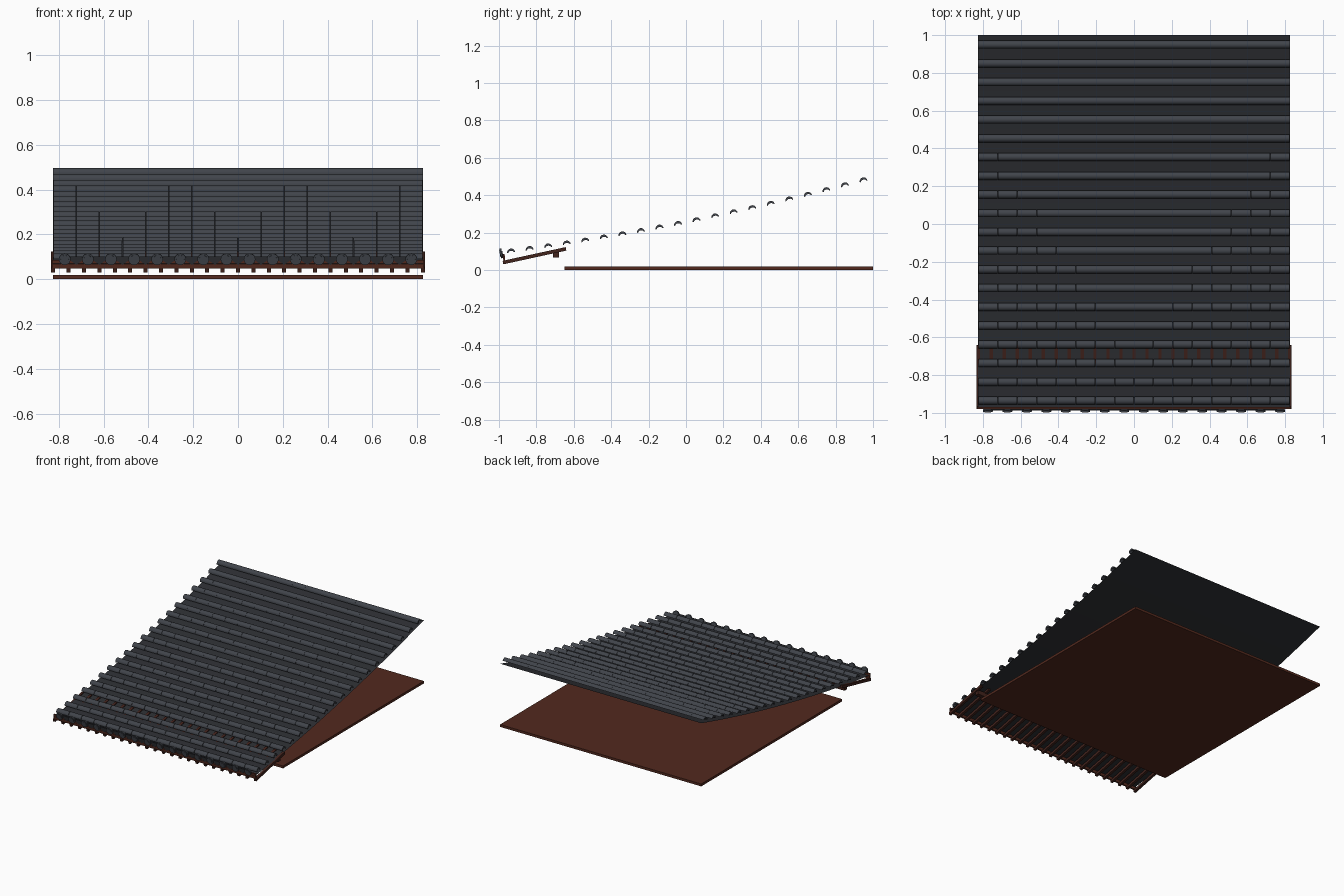
import bpy, bmesh, math
from mathutils import Matrix, Vector

if "Cube" in bpy.data.objects:
    bpy.data.objects.remove(bpy.data.objects["Cube"])

def mat(name, c):
    m = bpy.data.materials.new(name)
    m.diffuse_color = (*c, 1)
    m.use_nodes = True
    m.node_tree.nodes["Principled BSDF"].inputs["Base Color"].default_value = m.diffuse_color
    return m

TILE = mat("tile_grey", (0.052, 0.058, 0.07))
PAN = mat("pan_dark", (0.026, 0.028, 0.033))
WOOD = mat("wood_red", (0.085, 0.022, 0.013))
DARK = mat("wood_dark", (0.055, 0.017, 0.012))

W, COLS, ROWS = 1.65, 16, 20
PITCH = W / COLS

def curve(y):            # sagging roof line
    return 0.26 + 0.2014 * y + 0.0373 * y * y

def slope(y):
    return math.atan(0.2014 + 0.0746 * y)

def finish(name, bm, m, recalc=True, smooth=False):
    if recalc:
        bmesh.ops.recalc_face_normals(bm, faces=bm.faces)
    me = bpy.data.meshes.new(name)
    bm.to_mesh(me)
    bm.free()
    me.materials.append(m)
    ob = bpy.data.objects.new(name, me)
    bpy.context.collection.objects.link(ob)
    if smooth:
        bpy.context.view_layer.objects.active = ob
        ob.select_set(True)
        bpy.ops.object.shade_smooth_by_angle(angle=math.radians(35))
        ob.select_set(False)
    return ob

def box(bm, c, s, tilt=0):
    bmesh.ops.create_cube(bm, size=1, matrix=Matrix.Translation(c) @
                          Matrix.Rotation(tilt, 4, 'X') @ Matrix.Diagonal((*s, 1)))

def prism(bm, pts, axis, h, M):
    """Extrude a closed 2D profile along local 'axis' (x or y), centred."""
    def P(p, t):
        return M @ (Vector((t, p[0], p[1])) if axis == 'x' else Vector((p[0], t, p[1])))
    a = [bm.verts.new(P(p, -h / 2)) for p in pts]
    b = [bm.verts.new(P(p, h / 2)) for p in pts]
    n = len(pts)
    bm.faces.new(a)
    bm.faces.new(b[::-1])
    for i in range(n):
        j = (i + 1) % n
        bm.faces.new((a[i], b[i], b[j], a[j]))

# Base slab
bm = bmesh.new()
box(bm, (0, 0.175, 0.009), (W, 1.65, 0.018))
finish("base_slab", bm, WOOD)

# Roof sheet under the tiles
bm = bmesh.new()
prev = None
for i in range(ROWS + 1):
    y = -0.98 + 1.98 * i / ROWS
    cur = [bm.verts.new((x, y, curve(y) - 0.03)) for x in (-W / 2, W / 2)]
    if prev:
        bm.faces.new((prev[0], prev[1], cur[1], cur[0]))
    prev = cur
finish("roof_sheet", bm, PAN, recalc=False)

# Half-round tiles, 16 columns by 20 courses, each lying across the roof
bm = bmesh.new()
arc = [math.pi * k / 8 for k in range(9)]
shell = [(0.0215 * math.cos(a), 0.0215 * math.sin(a)) for a in arc]
shell += [(0.015 * math.cos(a), 0.009 * math.sin(a)) for a in reversed(arc)]
for r in range(ROWS):
    y = -0.935 + 0.0992 * r
    t = slope(y)
    length = 0.098 / math.cos(t) + 0.0015
    for c in range(COLS):
        x = -W / 2 + PITCH * (c + 0.5)
        M = Matrix.Translation((x, y, curve(y) - 0.011)) @ Matrix.Rotation(t, 4, 'X')
        prism(bm, shell, 'x', length, M)
finish("roof_tiles", bm, TILE, smooth=True)

# Eave discs with raised rims, and drip tiles between them
bm = bmesh.new()
drip = bmesh.new()
tilt = slope(-1) + 0.06
def circle(r, n=20):
    return [(r * math.cos(2 * math.pi * k / n), r * math.sin(2 * math.pi * k / n)) for k in range(n)]
for c in range(COLS):
    x = -W / 2 + PITCH * (c + 0.5)
    M = Matrix.Translation((x, -0.988, 0.089)) @ Matrix.Rotation(tilt, 4, 'X')
    prism(bm, circle(0.026), 'y', 0.010, M)
    prism(bm, circle(0.018), 'y', 0.004, M @ Matrix.Translation((0, -0.006, 0)))
for c in range(1, COLS):
    x = -W / 2 + PITCH * c
    M = Matrix.Translation((x, -0.982, 0.085)) @ Matrix.Rotation(tilt, 4, 'X')
    prism(drip, [(-0.035, 0.016), (0.035, 0.016), (0.03, 0.002), (0, -0.022), (-0.03, 0.002)],
          'y', 0.006, M)
finish("eave_discs", bm, TILE, smooth=True)
finish("drip_tiles", drip, PAN)

# Rafters
bm = bmesh.new()
ra = math.atan2(0.074, 0.34)
for i in range(25):
    x = -W / 2 + W * i / 24
    box(bm, (x, -0.81, 0.0765), (0.018, 0.345, 0.019), ra)
finish("rafters", bm, DARK)

# Fascia board at the eave and purlin under the rafters
bm = bmesh.new()
box(bm, (0, -0.973, 0.066), (W + 0.01, 0.010, 0.038), 0.1)
finish("fascia_board", bm, WOOD)
bm = bmesh.new()
box(bm, (0, -0.695, 0.084), (W, 0.03, 0.032))
finish("purlin", bm, DARK)
